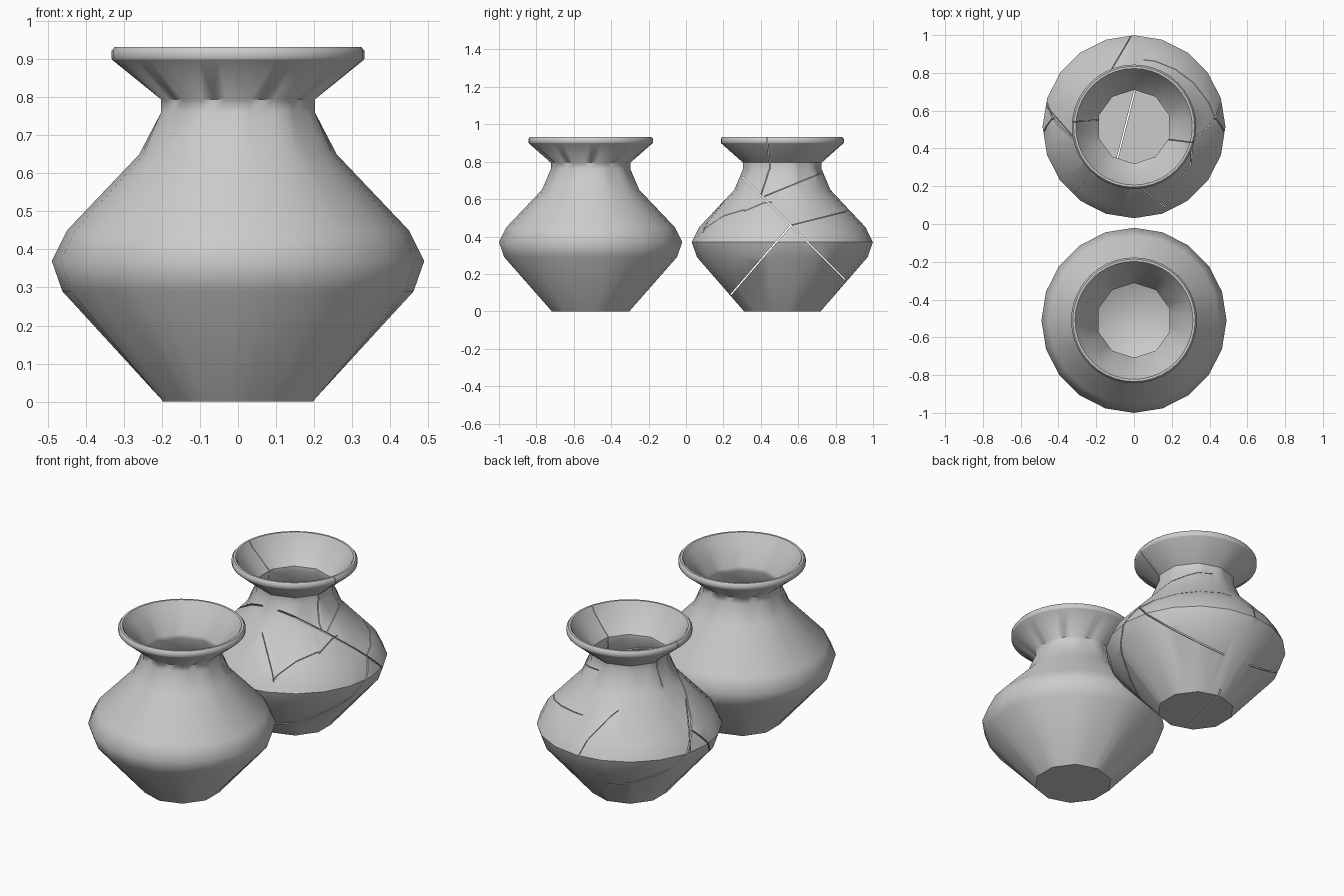
import bpy, bmesh, math
from mathutils import Vector, Matrix

if "Cube" in bpy.data.objects:
    bpy.data.objects.remove(bpy.data.objects["Cube"])

N = 40
# (sides, radius, height): outside from the foot up, over the lip, down the inside
PROFILE = [
    (10, .208, .0), (10, .214, .008), (20, .462, .29), (20, .49, .37), (20, .45, .45),
    (20, .26, .65), (10, .213, .76), (10, .213, .795), (40, .330, .898),
    (40, .333, .902), (40, .333, .922), (40, .324, .933), (40, .312, .933),
    (40, .304, .922), (40, .298, .905), (10, .198, .79), (10, .198, .765),
    (20, .245, .645), (20, .434, .445), (20, .473, .37), (20, .445, .297),
    (10, .198, .022)]


def polygon_point(sides, radius, i):
    """Point i of N, placed on the edge of a regular polygon with fewer sides."""
    step = N // sides
    k, f = divmod(i, step)
    a, b = (math.pi / 2 + 2 * math.pi * j / sides for j in (k, k + 1))
    p = Vector((math.cos(a), math.sin(a))).lerp(Vector((math.cos(b), math.sin(b))), f / step)
    return p * radius


def make_pot(name, y, scale=1.0):
    bm = bmesh.new()
    rings = []
    for sides, r, z in PROFILE:
        pts = [polygon_point(sides, r * scale, i) for i in range(N)]
        rings.append([bm.verts.new((p.x, p.y + y, z)) for p in pts])
    for a, b in zip(rings, rings[1:]):
        for i in range(N):
            j = (i + 1) % N
            bm.faces.new((a[i], a[j], b[j], b[i]))
    bm.faces.new(rings[0][::-1])    # underside
    bm.faces.new(rings[-1])         # inner floor
    bmesh.ops.recalc_face_normals(bm, faces=bm.faces)
    me = bpy.data.meshes.new(name)
    bm.to_mesh(me)
    bm.free()
    ob = bpy.data.objects.new(name, me)
    bpy.context.collection.objects.link(ob)
    return ob


def smooth(ob, angle):
    bpy.ops.object.select_all(action='DESELECT')
    ob.select_set(True)
    bpy.context.view_layer.objects.active = ob
    bpy.ops.object.shade_smooth_by_angle(angle=math.radians(angle))


def cut_crack(ob, p, q, lo, hi, axis, width):
    """Thin slab along p-q, reaching from lo to hi along the given axis."""
    d = Vector((1, 0, 0)) if axis == 'X' else Vector((0, 0, 1))
    if axis == 'X':
        p, q = Vector((0, *p)), Vector((0, *q))
    else:
        p, q = Vector((*p, 0)), Vector((*q, 0))
    u = (q - p).normalized()
    n = d.cross(u)
    rot = Matrix((u, n, d)).transposed().to_4x4()
    size = Matrix.Diagonal(((q - p).length, width, hi - lo, 1))
    bm = bmesh.new()
    bmesh.ops.create_cube(bm, size=1,
                          matrix=Matrix.Translation((p + q) / 2 + d * (lo + hi) / 2) @ rot @ size)
    bmesh.ops.recalc_face_normals(bm, faces=bm.faces)
    me = bpy.data.meshes.new("crack_cutter")
    bm.to_mesh(me)
    bm.free()
    cutter = bpy.data.objects.new("crack_cutter", me)
    cutter.hide_render = True
    bpy.context.collection.objects.link(cutter)
    mod = ob.modifiers.new("crack", 'BOOLEAN')
    mod.operation, mod.solver, mod.object = 'DIFFERENCE', 'EXACT', cutter
    bpy.context.view_layer.objects.active = ob
    bpy.ops.object.modifier_apply(modifier=mod.name)
    bpy.data.objects.remove(cutter)


# whole pot in front
whole = make_pot("whole_pot", -.51)
smooth(whole, 50)

# cracked pot behind
cracked = make_pot("cracked_pot", .515, .988)
W, T = .007, .003
CRACKS = [
    # cracks straight in side view, as (y, z)
    ((.24, .09), (.56, .46), -.6, .6, 'X', W),
    ((.30, .72), (.85, .17), -.6, .6, 'X', W),
    ((.42, .615), (.725, .74), .05, .6, 'X', T),
    ((.56, .46), (.88, .54), .05, .6, 'X', T),
    ((.43, .95), (.45, .76), .05, .6, 'X', T),
    ((.45, .77), (.40, .62), .05, .6, 'X', T),
    ((.54, .95), (.56, .66), -.6, -.05, 'X', T),
    # cracks straight in top view, as (x, y)
    ((-.09, .34), (.012, .74), -.05, .1, 'Z', W),
    ((-.13, .80), (.0, 1.02), .37, .72, 'Z', T),
    ((.0, .22), (.165, .09), .37, .75, 'Z', T),
    ((.16, .09), (.30, .32), .37, .75, 'Z', T),
    ((.30, .31), (.31, .46), .37, .75, 'Z', T),
    ((-.47, .63), (-.32, .46), .37, .75, 'Z', T),
    ((-.31, .17), (-.20, .29), .37, .75, 'Z', T),
]
for c in CRACKS:
    cut_crack(cracked, *c)
smooth(cracked, 40)
